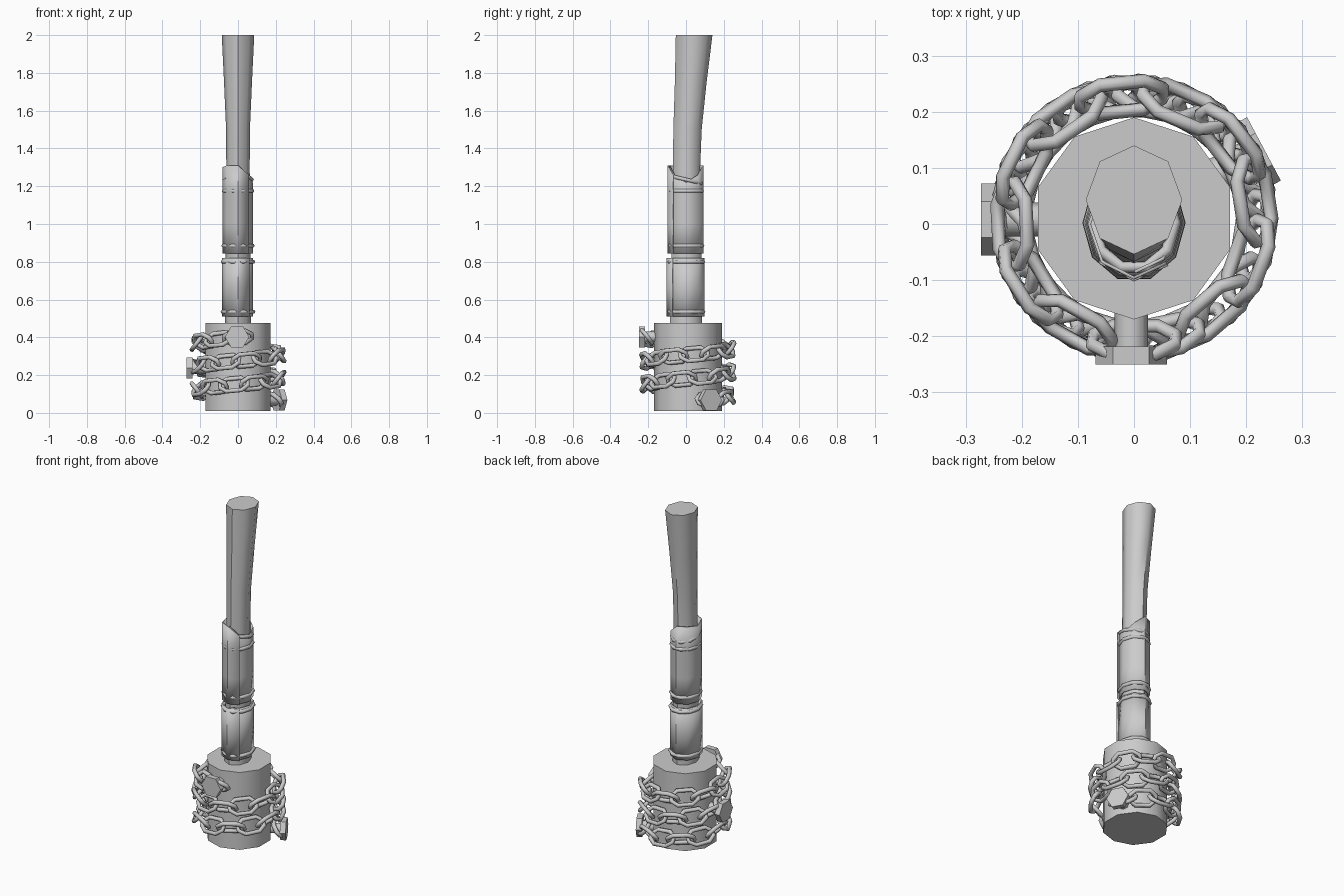
import bpy, math
from mathutils import Vector, Matrix

if "Cube" in bpy.data.objects:
    bpy.data.objects.remove(bpy.data.objects["Cube"])

PI = math.pi


def add(name, verts, faces, angle=45):
    me = bpy.data.meshes.new(name)
    me.from_pydata([tuple(v) for v in verts], [], faces)
    me.update()
    ob = bpy.data.objects.new(name, me)
    bpy.context.collection.objects.link(ob)
    bpy.ops.object.select_all(action='DESELECT')
    ob.select_set(True)
    bpy.context.view_layer.objects.active = ob
    bpy.ops.object.shade_smooth_by_angle(angle=math.radians(angle))
    return ob


def loft(name, rings, n, start=PI / 2, mat=Matrix(), angle=50):
    """Capped stack of ellipses: (z, centre y, radius x, radius y)."""
    verts = [mat @ Vector((rx * math.cos(start + 2 * PI * i / n), cy + ry * math.sin(start + 2 * PI * i / n), z))
             for z, cy, rx, ry in rings for i in range(n)]
    faces = [(k * n + i, k * n + (i + 1) % n, (k + 1) * n + (i + 1) % n, (k + 1) * n + i)
             for k in range(len(rings) - 1) for i in range(n)]
    faces += [tuple(range(n))[::-1], tuple(range((len(rings) - 1) * n, len(rings) * n))]
    return add(name, verts, faces, angle)


def loop_tube(path, r, mat, n=6):
    """Closed tube round a flat counter-clockwise path."""
    verts, faces, m = [], [], len(path)
    for i, p in enumerate(path):
        d = (Vector(path[(i + 1) % m]) - Vector(path[i - 1])).normalized()
        out = Vector((d.y, -d.x, 0))
        for k in range(n):
            a = 2 * PI * k / n
            verts.append(mat @ (Vector((*p, 0)) + r * (math.cos(a) * out + math.sin(a) * Vector((0, 0, 1)))))
            faces.append((i * n + k, (i + 1) % m * n + k,
                          (i + 1) % m * n + (k + 1) % n, i * n + (k + 1) % n))
    return verts, faces


# Head and handle
loft("head", [(0.01, 0.01, 0.18, 0.18), (0.475, 0.01, 0.18, 0.18)], 10)
loft("handle", [(0.46, 0.0, .068, .085), (0.85, .003, .065, .08), (1.3, .003, .062, .072),
                (1.5, .008, .063, .075), (1.75, .025, .074, .084), (2.0, .043, .086, .097)], 8)


# Overlapping cloth wraps, seam at the front
def wrap(name, zs, tops, r0, r1, start):
    n, verts, faces = 9, [], []
    for i in range(n + 1):
        a = math.radians(start + 45 * i)
        s = r0 + (r1 - r0) * i / n
        for z in zs + [tops[i % 8]]:
            verts.append((s * math.cos(a), s * 1.18 * math.sin(a), z))
    m = len(zs) + 1
    for i in range(n):
        for k in range(m - 1):
            faces.append((i * m + k, (i + 1) * m + k, (i + 1) * m + k + 1, i * m + k + 1))
    ob = add(name, verts, faces)
    mod = ob.modifiers.new("thickness", 'SOLIDIFY')
    mod.thickness = 0.006
    mod.offset = 1


wrap("lower_wrap", [0.51, 0.66], [0.82] * 8, 0.072, 0.083, -90)
wrap("upper_wrap", [0.845, 1.0, 1.17], [1.31, 1.26, 1.22, 1.26, 1.31, 1.31, 1.30, 1.31], 0.07, 0.08, -90)

# Binding cords round the wraps
for i, (z, s, tilt) in enumerate([(0.535, .081, 0), (0.80, .08, 0), (0.885, .077, 0),
                                  (1.175, .075, 0), (1.235, .073, -0.23)]):
    path = [(s * math.cos(2 * PI * k / 10), 0.002 + s * 1.17 * math.sin(2 * PI * k / 10)) for k in range(10)]
    add(f"binding_cord_{i + 1}", *loop_tube(path, 0.011, Matrix.Translation((0, 0, z)) @ Matrix.Rotation(tilt, 4, 'X')), 70)

# Chain spiralling up the head, links alternately tilted
a0, a1, z0, z1, R, count = math.radians(32), math.radians(990), 0.07, 0.40, 0.217, 34
link = [(0.074, -0.014), (0.074, 0.014), (0.04, 0.041), (-0.04, 0.041),
        (-0.074, 0.014), (-0.074, -0.014), (-0.04, -0.041), (0.04, -0.041)]
verts, faces = [], []
for i in range(count):
    t = i / (count - 1)
    a = a0 + (a1 - a0) * t
    rad = Vector((math.cos(a), math.sin(a), 0))
    tan = Vector((-math.sin(a), math.cos(a), 0.092)).normalized()
    up = rad.cross(tan)
    m = Matrix((tan, up, -rad)).transposed()
    if m.determinant() < 0:
        m = Matrix((tan, up, rad)).transposed()
    m = Matrix.Translation((R * rad.x, 0.01 + R * rad.y, z0 + (z1 - z0) * t)) @ m.to_4x4()
    m = m @ Matrix.Rotation(math.radians(38 if i % 2 else -38), 4, 'X')
    v, f = loop_tube(link, 0.0125, m)
    faces += [tuple(q + len(verts) for q in fc) for fc in f]
    verts += v
add("chain", verts, faces, 62)

# Hex bolts pinning the chain
for i, (deg, z, base) in enumerate([(270, 0.402, 0.226), (180, 0.237, 0.236), (28, 0.068, 0.236)]):
    m = (Matrix.Translation((-0.005, 0.008, z)) @ Matrix.Rotation(math.radians(deg), 4, 'Z')
         @ Matrix.Rotation(PI / 2, 4, 'Y'))
    r = 0.064
    loft(f"bolt_head_{i + 1}", [(base, 0, r, r), (base + 0.032, 0, r, r)], 6, PI / 2, m, 30)
    loft(f"bolt_shank_{i + 1}", [(0.15, 0, .03, .03), (base + 0.005, 0, .03, .03)], 8, 0, m)
